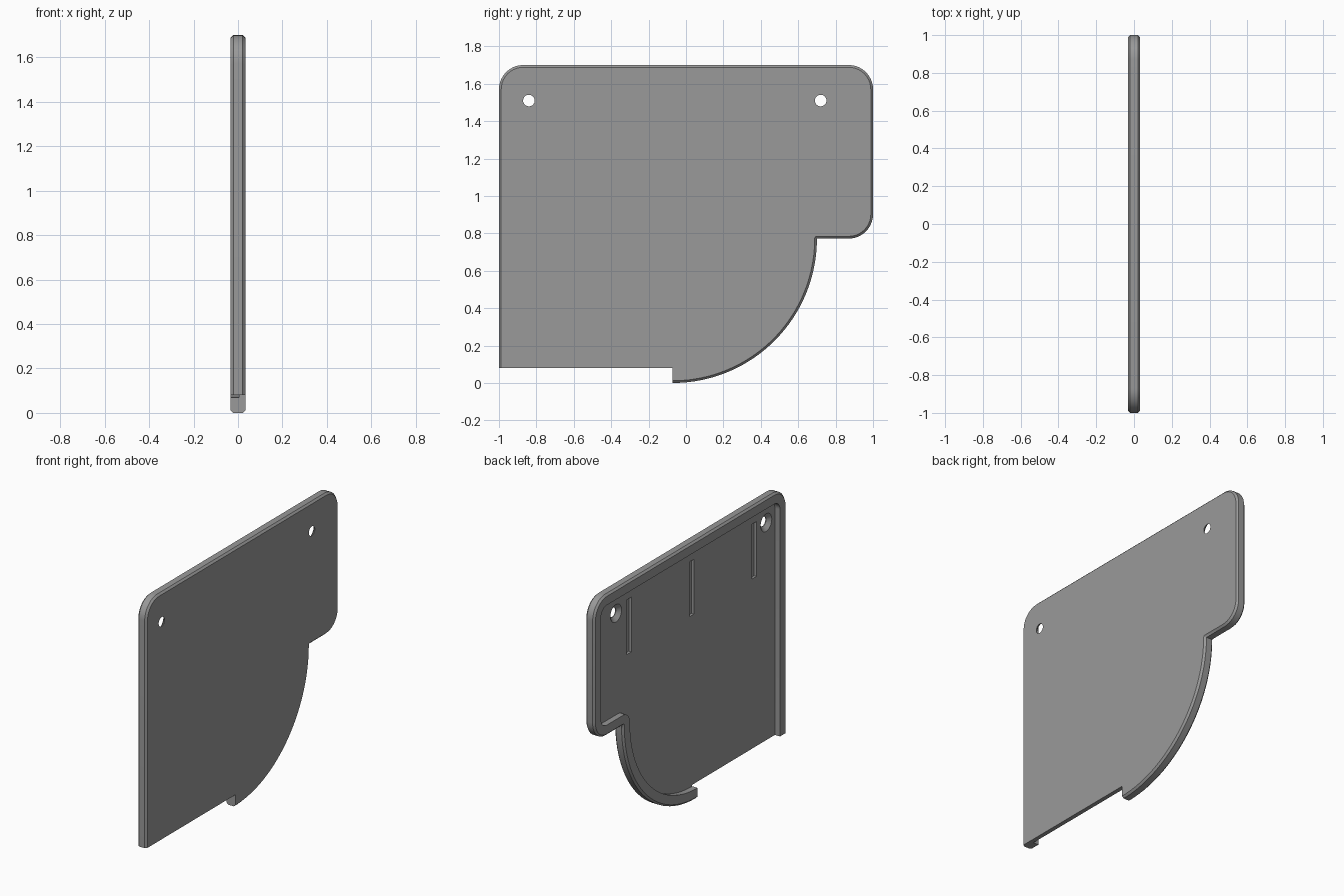
import bpy, bmesh, math

if "Cube" in bpy.data.objects:
    bpy.data.objects.remove(bpy.data.objects["Cube"])

T = 0.033            # half thickness
CHAMFER = 0.012
RIM = 0.07
FLOOR = 0.005        # x of the recessed floor
YC, ZC, R = -0.072, 0.772, 0.772   # large quarter arc
CORNER, TOP, BASE = 0.13, 1.70, 0.08

grey = bpy.data.materials.new("grey")
grey.diffuse_color = (0.32, 0.32, 0.32, 1)
grey.use_nodes = True
grey.node_tree.nodes["Principled BSDF"].inputs["Base Color"].default_value = grey.diffuse_color


def arc(cy, cz, r, a0, a1, n):
    angles = [math.radians(a0 + (a1 - a0) * i / n) for i in range(n + 1)]
    return [(cy + r * math.cos(a), cz + r * math.sin(a)) for a in angles]


def edge_path(d):
    """Outer edge moved inwards by d, from the front edge round to the arc end."""
    k, r = 1 - CORNER, CORNER - d
    return (arc(-k, TOP - CORNER, r, 180, 90, 10)
            + arc(k, TOP - CORNER, r, 90, 0, 10)
            + arc(k, ZC + CORNER, r, 0, -90, 10)
            + arc(YC + R, ZC, d, 90, 180, 6)
            + arc(YC, ZC, R - d, 0, -90, 40))


def loft(name, layers):
    """Solid through (x, outline) layers, capped at both ends."""
    bm = bmesh.new()
    rings = [[bm.verts.new((x, y, z)) for y, z in pts] for x, pts in layers]
    for a, b in zip(rings, rings[1:]):
        for i in range(len(a)):
            j = (i + 1) % len(a)
            bm.faces.new((a[i], a[j], b[j], b[i]))
    bm.faces.new(rings[0])
    bm.faces.new(rings[-1])
    bmesh.ops.remove_doubles(bm, verts=bm.verts, dist=1e-5)
    bmesh.ops.recalc_face_normals(bm, faces=bm.faces)
    me = bpy.data.meshes.new(name)
    bm.to_mesh(me)
    bm.free()
    ob = bpy.data.objects.new(name, me)
    me.materials.append(grey)
    bpy.context.collection.objects.link(ob)
    return ob


def plate_outline(d):
    return edge_path(d) + [(YC, BASE), (-1 + d, BASE)]


# Plate with chamfered edges
plate = loft("panel", [(-T, plate_outline(CHAMFER)), (-T + CHAMFER, plate_outline(0)),
                       (T - CHAMFER, plate_outline(0)), (T, plate_outline(CHAMFER))])

# Recess, open at the bottom
recess = edge_path(RIM) + [(-0.2, RIM), (-0.2, -0.1), (-1 + RIM, -0.1)]
cutters = [loft("recess_cutter", [(-0.1, recess), (FLOOR, recess)])]

# Three shallow vertical slots in the floor
for y in (-0.715, -0.065, 0.585):
    slot = [(y - 0.024, 1.195), (y + 0.024, 1.195), (y + 0.024, 1.555), (y - 0.024, 1.555)]
    cutters.append(loft("slot_cutter", [(-0.01, slot), (FLOOR + 0.018, slot)]))

# Two countersunk screw holes
for y in (-0.84, 0.72):
    circle = lambda r: arc(y, 1.51, r, 0, 348.75, 31)
    cutters.append(loft("hole_cutter", [(FLOOR - 0.01, circle(0.068)), (FLOOR, circle(0.058)),
                                        (T - 0.005, circle(0.031)), (0.1, circle(0.031))]))

bpy.context.view_layer.objects.active = plate
plate.select_set(True)
for c in cutters:
    c.hide_render = True
    m = plate.modifiers.new("cut", 'BOOLEAN')
    m.operation, m.solver, m.object = 'DIFFERENCE', 'EXACT', c
    bpy.ops.object.modifier_apply(modifier=m.name)
for c in cutters:
    bpy.data.objects.remove(c)
bpy.ops.object.select_all(action='DESELECT')
plate.select_set(True)
bpy.ops.object.shade_smooth_by_angle(angle=math.radians(25))
